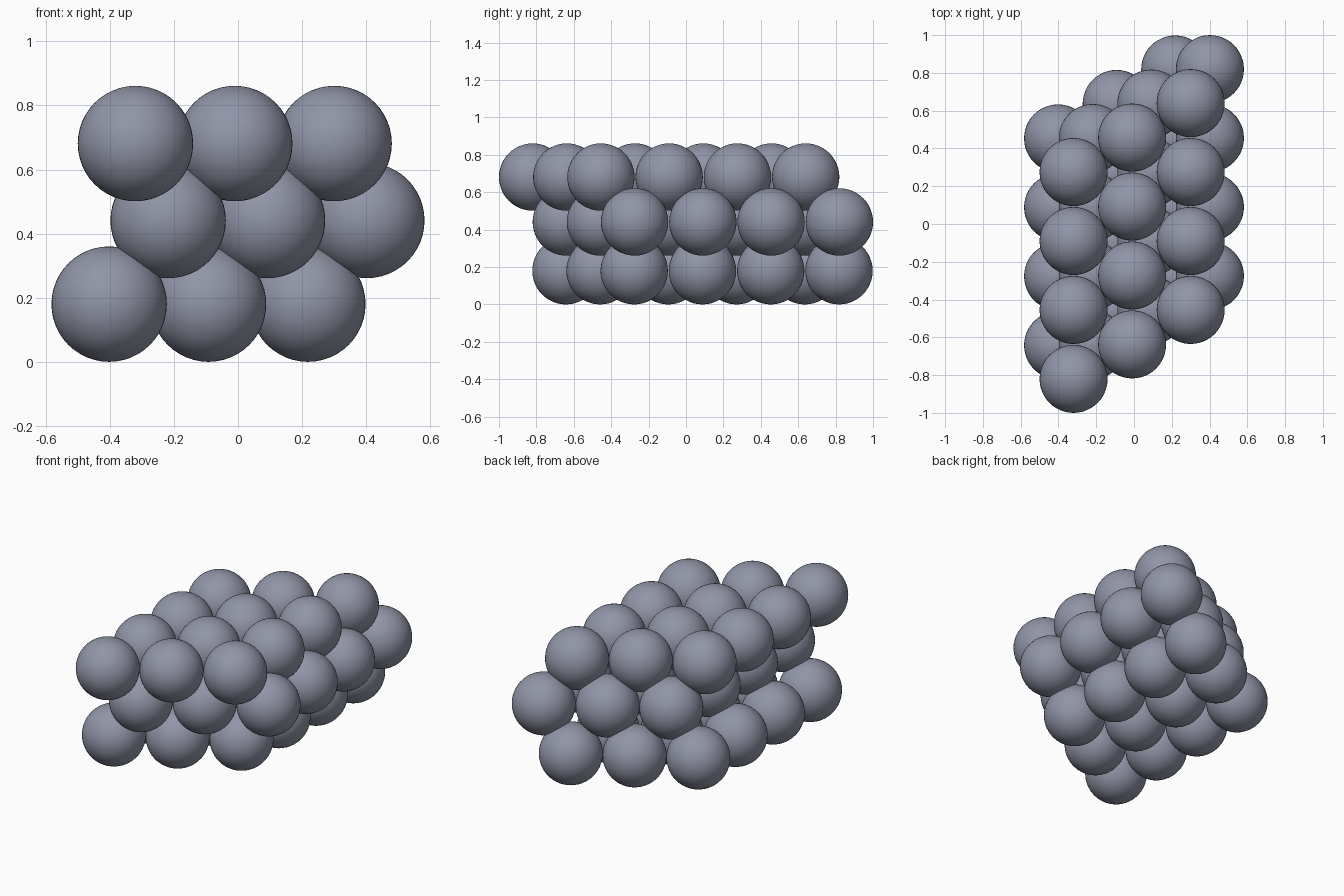
import bpy

if "Cube" in bpy.data.objects:
    bpy.data.objects.remove(bpy.data.objects["Cube"])

RADIUS = 0.18
STEP_Y = 0.365      # spacing between balls along a row
STEP_X = 0.31       # spacing between rows
# First ball centre of each layer (bottom, middle, top)
LAYERS = {
    "bottom": (-0.402, -0.642, 0.18),
    "middle": (-0.218, -0.64, 0.441),
    "top": (-0.32, -0.82, 0.681),
}

# Single blue-grey colour
grey = bpy.data.materials.new("blue grey")
grey.diffuse_color = (0.28, 0.30, 0.385, 1)
grey.use_nodes = True
grey.node_tree.nodes["Principled BSDF"].inputs["Base Color"].default_value = grey.diffuse_color

# One smooth ball mesh shared by every copy
bpy.ops.mesh.primitive_uv_sphere_add(segments=48, ring_count=24, radius=RADIUS)
bpy.ops.object.shade_smooth()
source = bpy.context.object
mesh = source.data
mesh.name = "ball"
mesh.materials.append(grey)
bpy.data.objects.remove(source)

# Sheared lattice: each row is shifted half a step along y
for name, (x0, y0, z) in LAYERS.items():
    for row in range(3):
        for k in range(4):
            ball = bpy.data.objects.new(f"{name}_ball_{row + 1}_{k + 1}", mesh)
            ball.location = (x0 + row * STEP_X, y0 + (k + row / 2) * STEP_Y, z)
            bpy.context.collection.objects.link(ball)
